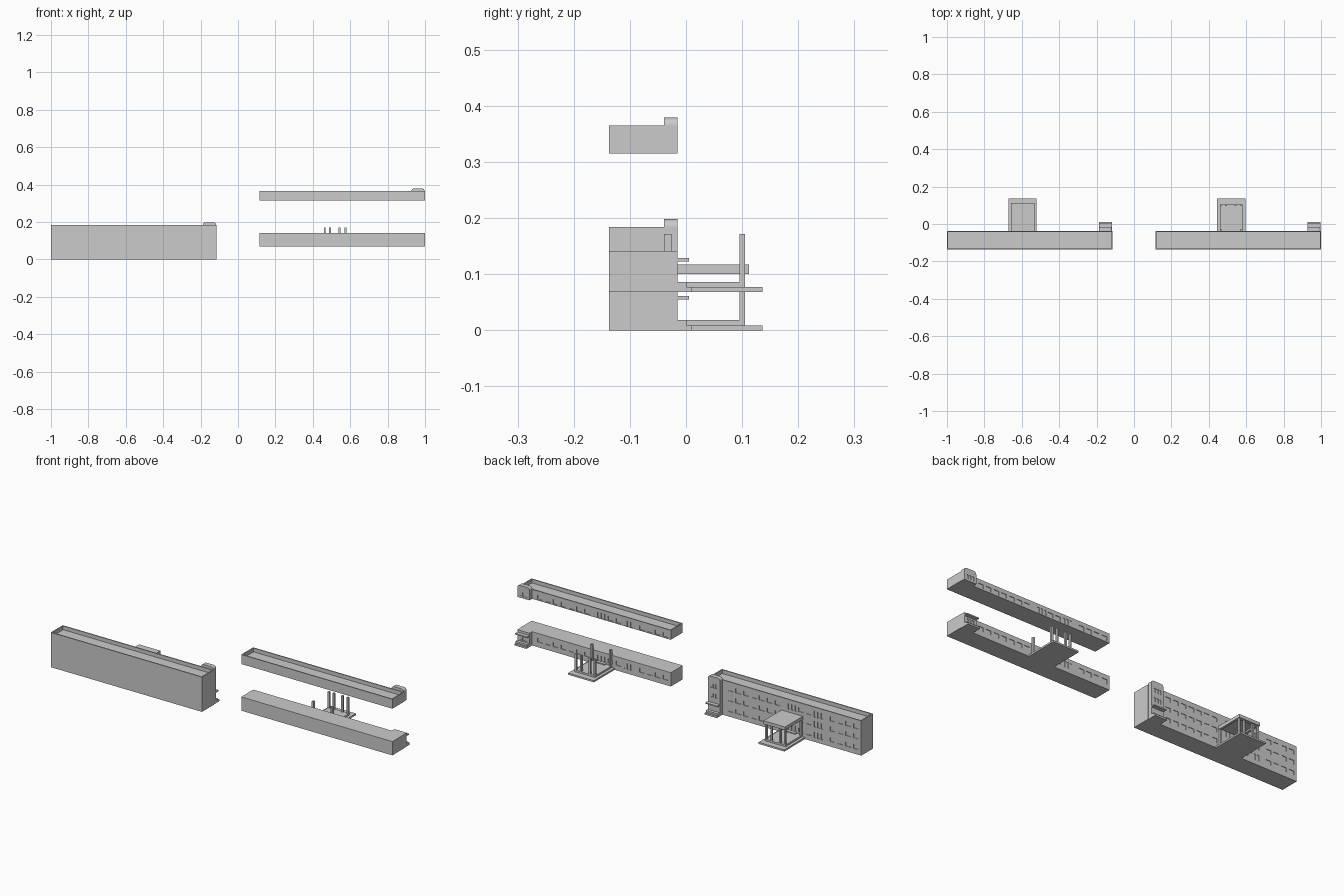
import bpy, bmesh, math
from mathutils import Vector

if "Cube" in bpy.data.objects:
    bpy.data.objects.remove(bpy.data.objects["Cube"])

X0, X1 = -1.0, -0.115          # wing ends (left copy)
Y0, Y1 = -0.137, -0.037        # front and back wall
TX0, TX1, TY = -0.188, -0.117, -0.015   # stair tower


def add_box(bm, x0, x1, y0, y1, z0, z1):
    verts = bmesh.ops.create_cube(bm, size=1)["verts"]
    for v in verts:
        v.co = Vector(((x0 + x1) / 2 + v.co.x * (x1 - x0),
                       (y0 + y1) / 2 + v.co.y * (y1 - y0),
                       (z0 + z1) / 2 + v.co.z * (z1 - z0)))


def finish(name, bm, off):
    bmesh.ops.recalc_face_normals(bm, faces=bm.faces)
    me = bpy.data.meshes.new(name)
    bm.to_mesh(me)
    bm.free()
    ob = bpy.data.objects.new(name, me)
    ob.location = (off[0], 0, off[1])
    bpy.context.collection.objects.link(ob)
    return ob


def boxes(name, off, *dims):
    bm = bmesh.new()
    for d in dims:
        add_box(bm, *d)
    return finish(name, bm, off)


def carve(ob, off, dims):
    cutter = boxes("cutter", off, *dims)
    cutter.hide_render = True
    mod = ob.modifiers.new("openings", "BOOLEAN")
    mod.operation, mod.solver, mod.object = "DIFFERENCE", "EXACT", cutter
    dg = bpy.context.evaluated_depsgraph_get()
    me = bpy.data.meshes.new_from_object(ob.evaluated_get(dg))
    ob.modifiers.clear()
    ob.data = me
    bpy.data.objects.remove(cutter)


def window_row(z):
    """Wide windows, with triple slots at the stair and over the porch."""
    out = []
    groups = (-0.75, -0.597)
    for i in range(17):
        x = -0.97 + i * 0.046
        if x < TX0 - 0.02 and all(abs(x - g) > 0.045 for g in groups):
            out.append((x - 0.015, x + 0.015, Y1 - 0.003, Y1 + 0.01, z - 0.011, z + 0.011))
    for g in groups:
        for k in (-1, 0, 1):
            x = g + k * 0.02
            out.append((x - 0.005, x + 0.005, Y1 - 0.003, Y1 + 0.01, z - 0.015, z + 0.015))
    return out


def body(name, off, z0, z1, rows, well):
    ob = boxes(name, off, (X0, X1, Y0, Y1, z0, z1))
    cuts = [w for z in rows for w in window_row(z)]
    if well:   # sunken roof behind the parapet
        cuts.append((X0 + 0.006, X1 - 0.006, Y0 + 0.006, Y1 - 0.006, z1 - 0.02, z1 + 0.02))
    carve(ob, off, cuts)


def tower(off, z0, z1, rounded, rows):
    # stair tower with rounded shoulders
    r = 0.014
    pts = [(TX0, z0), (TX1, z0)]
    if rounded:
        for cx, start in ((TX1 - r, 0), (TX0 + r, 90)):
            for i in range(7):
                a = math.radians(start + i * 15)
                pts.append((cx + r * math.cos(a), z1 - r + r * math.sin(a)))
    else:
        pts += [(TX1, z1), (TX0, z1)]
    bm = bmesh.new()
    f = bm.faces.new([bm.verts.new((x, -0.0395, z)) for x, z in pts])
    g = bmesh.ops.extrude_face_region(bm, geom=[f])["geom"]
    for v in g:
        if isinstance(v, bmesh.types.BMVert):
            v.co.y = TY
    ob = finish("stair_tower", bm, off)
    cx = (TX0 + TX1) / 2
    carve(ob, off, [(cx + k * 0.016 - 0.005, cx + k * 0.016 + 0.005, TY - 0.003, TY + 0.01,
                     z - 0.011, z + 0.011) for z in rows for k in (-1, 0, 1)])


def ground_parts(off, canopy):
    # side entrance: steps and ledge
    boxes("side_steps", off, (TX0, TX1, TY, 0.011, 0, 0.009),
          (TX0, TX1, TY, 0.001, 0.009, 0.018))
    boxes("side_ledge", off, (TX0, TX1, TY, 0.005, 0.055, 0.061))
    # porch platform in two tiers, plus door sill
    boxes("porch_platform", off, (-0.671, -0.52, Y1, 0.136, 0, 0.009))
    boxes("porch_upper_tier", off, (-0.656, -0.536, Y1, 0.105, 0.009, 0.018))
    boxes("door_sill", off, (-0.625, -0.568, Y1, -0.021, 0.018, 0.023))
    # porch columns and wall pilasters
    for x in (-0.651, -0.623, -0.572, -0.541):
        boxes("porch_column", off, (x - 0.005, x + 0.005, 0.095, 0.105, 0.018, 0.104))
    for x in (-0.651, -0.541):
        boxes("wall_pilaster", off, (x - 0.005, x + 0.005, -0.039, -0.026, 0.018, 0.104))
    if canopy:   # roof slab on an edge beam
        a, b, e = -0.658, -0.533, 0.112
        boxes("porch_canopy", off, (a, b, Y1, e, 0.108, 0.117),
              (a, a + 0.012, Y1, e, 0.1, 0.108), (b - 0.012, b, Y1, e, 0.1, 0.108),
              (a + 0.012, b - 0.012, e - 0.018, e, 0.1, 0.108))


# complete building on the left
full = (0, 0)
body("building", full, 0, 0.184, (0.038, 0.094, 0.147), True)
tower(full, 0, 0.198, True, (0.1, 0.15))
ground_parts(full, True)

# separated ground storey on the right
low = (1.115, 0.068)
body("ground_storey", low, 0, 0.073, (0.038,), False)
tower(low, 0, 0.073, False, (0.035,))
ground_parts(low, False)

# separated top storey above it
top = (1.115, 0.18)
body("top_storey", top, 0.135, 0.185, (0.152,), True)
tower(top, 0.135, 0.199, True, (0.155,))
